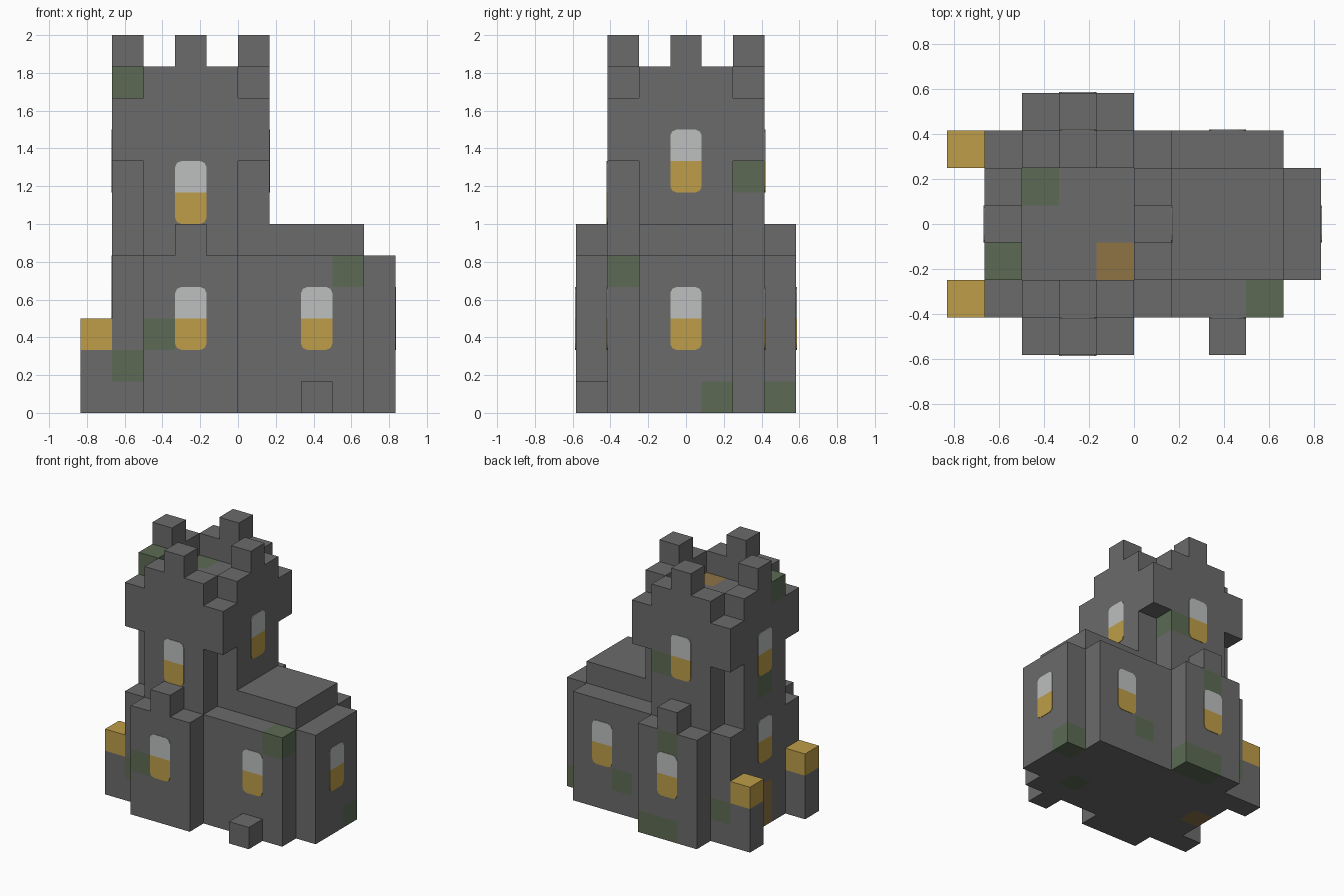
import bpy
import bmesh
from mathutils import Vector

if "Cube" in bpy.data.objects:
    bpy.data.objects.remove(bpy.data.objects["Cube"])

U = 1 / 6          # edge of one building block
HALF_DEPTH = 3.5   # blocks from the front edge to the centre


def material(name, rgb):
    mat = bpy.data.materials.new(name)
    mat.use_nodes = True
    mat.diffuse_color = (*rgb, 1)
    mat.node_tree.nodes["Principled BSDF"].inputs["Base Color"].default_value = (*rgb, 1)
    return mat


MATS = [
    material("stone", (0.147, 0.147, 0.147)),
    material("mossy_stone", (0.107, 0.146, 0.088)),
    material("lamp_gold", (0.51, 0.34, 0.065)),
    material("pale_glass", (0.51, 0.52, 0.52)),
    material("wood", (0.27, 0.175, 0.06)),
]
STONE, MOSS, GOLD, GLASS, WOOD = range(len(MATS))

# Blocks that differ from plain stone
MOSSY = {(-4, 2, 10), (3, 1, 4), (-3, 0, 2), (-4, 1, 1), (4, 4, 0), (-1, 6, 0), (-2, 6, 0),
         (-2, 6, 4), (1, 5, 1), (-1, 5, 7), (-4, 3, 6), (-4, 5, 1), (-3, 4, 9), (2, 2, 0)}
WOODEN = {(-4, 3, 0), (-4, 3, 1), (-1, 2, 9)}


def box(x0, x1, y0, y1, z0, z1):
    return {(x, y, z) for x in range(x0, x1) for y in range(y0, y1) for z in range(z0, z1)}


def mirrored(cells):
    """Add the copy on the other side of the front-back middle plane."""
    return cells | {(x, 6 - y, z) for x, y, z in cells}


def to_world(p):
    return Vector((p[0], p[1] - HALF_DEPTH, p[2])) * U


def finish(bm, name):
    mesh = bpy.data.meshes.new(name)
    bm.to_mesh(mesh)
    bm.free()
    for mat in MATS:
        mesh.materials.append(mat)
    obj = bpy.data.objects.new(name, mesh)
    bpy.context.collection.objects.link(obj)
    return obj


# Parts as sets of blocks
PARTS = {
    "tower_base": box(-4, 1, 1, 6, 0, 5),
    "tower_buttresses": mirrored(box(-3, 0, 0, 1, 0, 5) | box(-2, -1, 0, 1, 5, 6)),
    "tower_shaft": box(-3, 0, 1, 6, 5, 8) | box(-4, 1, 2, 5, 5, 8),
    "tower_crown": box(-4, 1, 1, 6, 8, 10),
    "parapet": mirrored(box(-3, 0, 1, 2, 10, 11)) | box(-4, -3, 2, 5, 10, 11) | box(0, 1, 2, 5, 10, 11),
    "merlons": mirrored(box(-2, -1, 1, 2, 11, 12)) | box(-4, -3, 3, 4, 11, 12) | box(0, 1, 3, 4, 11, 12),
    "hall": box(1, 4, 1, 6, 0, 5),
    "hall_roof": box(1, 4, 2, 5, 5, 6),
    "hall_bay": box(4, 5, 2, 5, 0, 5),
    "front_step": box(2, 3, 0, 1, 0, 1),
    "lamp_posts": mirrored(box(-5, -4, 1, 2, 0, 2)),
    "lamps": mirrored(box(-5, -4, 1, 2, 2, 3)),
}
SOLID = set().union(*PARTS.values())


def block_colour(name, cell):
    if name == "lamps":
        return GOLD
    if cell in MOSSY:
        return MOSS
    return WOOD if cell in WOODEN else STONE


def build_part(name, cells):
    """Skin the blocks, keeping only faces open to the air."""
    bm = bmesh.new()
    for cell in sorted(cells):
        for axis in range(3):
            for side in (0, 1):
                beside = list(cell)
                beside[axis] += 2 * side - 1
                if tuple(beside) in SOLID:
                    continue
                a, b = (axis + 1) % 3, (axis + 2) % 3
                corners = []
                for da, db in ((0, 0), (1, 0), (1, 1), (0, 1)):
                    p = list(cell)
                    p[axis] += side
                    p[a] += da
                    p[b] += db
                    corners.append(bm.verts.new(to_world(p)))
                face = bm.faces.new(corners if side else corners[::-1])
                face.material_index = block_colour(name, cell)
    bmesh.ops.remove_doubles(bm, verts=bm.verts, dist=0.001)
    bmesh.ops.dissolve_limit(bm, angle_limit=0.01, verts=bm.verts, edges=bm.edges, delimit={'MATERIAL'})
    finish(bm, name)


for part_name, part_cells in PARTS.items():
    build_part(part_name, part_cells)

# Windows: gold lower pane, pale upper pane, rounded outer corners
PANE = [(-0.5, 0), (0.5, 0), (0.5, 0.8), (0.44, 0.94), (0.3, 1), (-0.3, 1), (-0.44, 0.94), (-0.5, 0.8)]


def window(name, middle, normal):
    """Thin plate whose two panes meet at the middle point."""
    bm = bmesh.new()
    n = Vector(normal)
    across = Vector((0, 0, 1)).cross(n)
    for flip, colour in ((1, GLASS), (-1, GOLD)):
        outline = []
        for s, t in PANE:
            p = to_world(middle) + (across * s + Vector((0, 0, flip * t))) * U
            outline.append(bm.verts.new(p + n * 0.004))
        face = bm.faces.new(outline[::flip])
        face.material_index = colour
    obj = finish(bm, name)
    thick = obj.modifiers.new("thickness", 'SOLIDIFY')
    thick.thickness = 0.004


FRONT, BACK, LEFT, RIGHT = (0, -1, 0), (0, 1, 0), (1, 0, 0), (-1, 0, 0)
window("front_buttress_window", (-1.5, 0, 3), FRONT)
window("front_tower_window", (-1.5, 1, 7), FRONT)
window("front_hall_window", (2.5, 1, 3), FRONT)
window("back_buttress_window", (-1.5, 7, 3), BACK)
window("back_tower_window", (-1.5, 6, 8), BACK)
window("back_hall_window", (2.5, 6, 3), BACK)
window("bay_window", (5, 3.5, 3), LEFT)
window("left_tower_window", (1, 3.5, 8), LEFT)
window("right_tower_window", (-4, 3.5, 8), RIGHT)
window("over_door_window", (-4, 3.5, 4), RIGHT)
